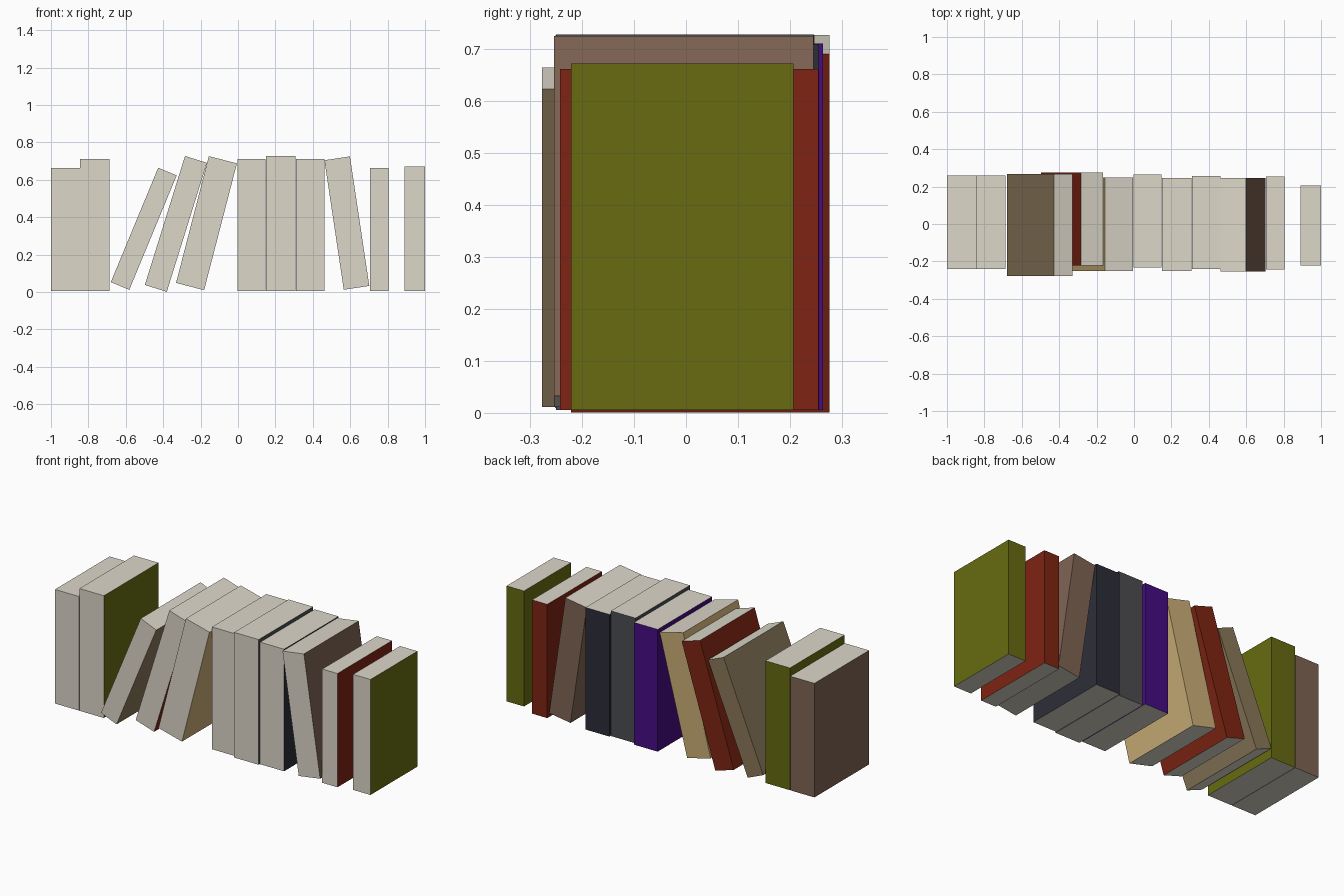
import bpy, bmesh, math
from mathutils import Matrix

if "Cube" in bpy.data.objects:
    bpy.data.objects.remove(bpy.data.objects["Cube"])


def material(name, rgb):
    """Flat colour from display RGB (0-255), stored as linear values."""
    m = bpy.data.materials.new(name)
    lin = [((c / 255 + 0.055) / 1.055) ** 2.4 if c > 10 else c / 255 / 12.92 for c in rgb]
    m.diffuse_color = (*lin, 1)
    m.use_nodes = True
    m.node_tree.nodes["Principled BSDF"].inputs["Base Color"].default_value = m.diffuse_color
    return m


pages = material("cream_pages", (220, 215, 201))
covers = {name: material(name + "_cover", rgb) for name, rgb in {
    "brown": (127, 100, 83), "olive": (103, 107, 16), "red": (126, 36, 18),
    "taupe": (138, 120, 90), "tan": (204, 175, 120), "purple": (70, 12, 132),
    "grey": (76, 77, 81), "navy": (44, 46, 56)}.items()}


def book(name, color, center, size, y_range, lean=0):
    """Box with cover on both sides and the rear spine, pages elsewhere."""
    (cx, cz), (w, h), (y0, y1) = center, size, y_range
    bm = bmesh.new()
    bmesh.ops.create_cube(bm, size=1, matrix=Matrix.Diagonal((w, y1 - y0, h, 1)))
    for f in bm.faces:
        f.normal_update()
        is_cover = abs(f.normal.x) > 0.5 or f.normal.y > 0.5
        f.material_index = 1 if is_cover else 0
    mesh = bpy.data.meshes.new(name)
    bm.to_mesh(mesh)
    bm.free()
    mesh.materials.append(pages)
    mesh.materials.append(covers[color])
    ob = bpy.data.objects.new(name, mesh)
    ob.location = (cx, (y0 + y1) / 2, cz)
    ob.rotation_euler.y = math.radians(lean)
    bpy.context.collection.objects.link(ob)


# Upright books: name, colour, left x, right x, top z, front/back y
BASE = 0.006
for name, color, x0, x1, top, ys in [
    ("book_01", "brown", -1.0, -0.846, 0.664, (-0.24, 0.258)),
    ("book_02", "olive", -0.844, -0.688, 0.711, (-0.24, 0.258)),
    ("book_06", "purple", -0.004, 0.147, 0.711, (-0.232, 0.264)),
    ("book_07", "grey", 0.150, 0.307, 0.728, (-0.25, 0.246)),
    ("book_08", "navy", 0.310, 0.462, 0.710, (-0.24, 0.256)),
    ("book_10", "red", 0.707, 0.804, 0.662, (-0.242, 0.255)),
    ("book_11", "olive", 0.889, 1.0, 0.672, (-0.221, 0.207)),
]:
    book(name, color, ((x0 + x1) / 2, (BASE + top) / 2), (x1 - x0, top - BASE), ys)

# Leaning books: centre, width/height, front/back y, lean in degrees
book("leaning_book_03", "taupe", (-0.504, 0.338), (0.107, 0.662), (-0.277, 0.268), 22.5)
book("leaning_book_04", "red", (-0.332, 0.364), (0.123, 0.722), (-0.221, 0.276), 17.3)
book("leaning_book_05", "tan", (-0.1685, 0.368), (0.155, 0.70), (-0.252, 0.248), 14.5)
book("leaning_book_09", "brown", (0.582, 0.3685), (0.138, 0.70), (-0.254, 0.245), -8.5)
